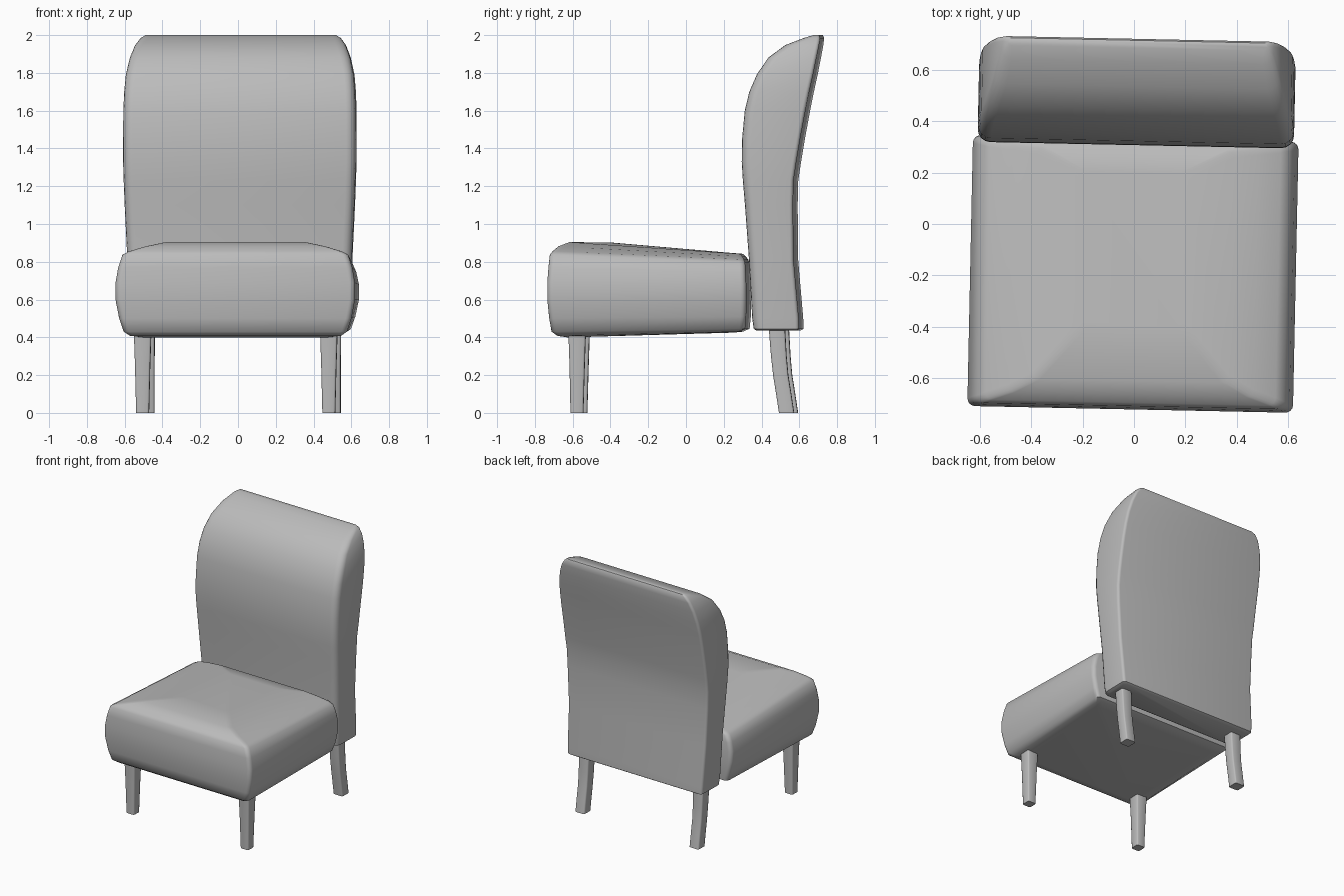
import bpy, bmesh, math
from mathutils import Matrix

fabric = bpy.data.materials.new("plain grey")
fabric.diffuse_color = (0.5, 0.5, 0.5, 1)
TURN = Matrix.Rotation(math.radians(-1.2), 4, 'Z')   # whole chair is turned slightly


def ring(cx, hw, yf, yb, zf, zb, rf, rb, seg=4):
    """Rounded rectangle; height runs from zf at the front to zb at the back."""
    pts = []
    corners = ((1, yb, -1, rb, 0), (-1, yb, -1, rb, 90), (-1, yf, 1, rf, 180), (1, yf, 1, rf, 270))
    for sx, y, sy, r, a0 in corners:
        for i in range(seg + 1):
            a = math.radians(a0 + 90 * i / seg)
            px = sx * (hw - r) + r * math.cos(a)
            py = y + sy * r + r * math.sin(a)
            t = (py - yf) / (yb - yf)
            pts.append((cx + px, py, zf + (zb - zf) * t))
    return pts


def loft(name, rings, angle=40):
    """Skin a stack of rings and cap both ends."""
    bm = bmesh.new()
    rows = [[bm.verts.new(p) for p in r] for r in rings]
    n = len(rows[0])
    for a, b in zip(rows, rows[1:]):
        for i in range(n):
            j = (i + 1) % n
            bm.faces.new((a[i], a[j], b[j], b[i]))
    bm.faces.new(rows[0][::-1])
    bm.faces.new(rows[-1])
    bmesh.ops.recalc_face_normals(bm, faces=bm.faces[:])
    bm.transform(TURN)
    me = bpy.data.meshes.new(name)
    bm.to_mesh(me)
    bm.free()
    me.materials.append(fabric)
    ob = bpy.data.objects.new(name, me)
    bpy.context.collection.objects.link(ob)
    bpy.ops.object.select_all(action='DESELECT')
    ob.select_set(True)
    bpy.context.view_layer.objects.active = ob
    bpy.ops.object.shade_smooth_by_angle(angle=math.radians(angle))
    return ob


# Seat cushion: half width, front y, back y, front z, back z
seat = [
    (0.50, -0.62, 0.24, 0.400, 0.425),
    (0.56, -0.67, 0.29, 0.408, 0.430),
    (0.592, -0.70, 0.325, 0.430, 0.445),
    (0.615, -0.712, 0.331, 0.500, 0.510),
    (0.634, -0.722, 0.333, 0.600, 0.600),
    (0.634, -0.722, 0.332, 0.690, 0.680),
    (0.620, -0.716, 0.329, 0.770, 0.745),
    (0.598, -0.709, 0.325, 0.838, 0.795),
    (0.565, -0.695, 0.318, 0.856, 0.812),
    (0.48, -0.665, 0.308, 0.882, 0.828),
    (0.38, -0.610, 0.295, 0.904, 0.842),
    (0.20, -0.400, 0.200, 0.902, 0.850),
]
loft("seat", [ring(0, *s, 0.03, 0.03) for s in seat], 50)

# Backrest: z, front y, back y, half width
back = [
    (0.435, 0.385, 0.595, 0.560),
    (0.445, 0.370, 0.610, 0.580),
    (0.50, 0.362, 0.609, 0.585),
    (0.81, 0.345, 0.582, 0.594),
    (1.10, 0.324, 0.579, 0.608),
    (1.23, 0.313, 0.582, 0.613),
    (1.33, 0.307, 0.597, 0.616),
    (1.45, 0.309, 0.617, 0.616),
    (1.60, 0.323, 0.645, 0.615),
    (1.70, 0.347, 0.665, 0.611),
    (1.79, 0.386, 0.685, 0.603),
    (1.88, 0.446, 0.703, 0.583),
    (1.947, 0.536, 0.716, 0.557),
    (1.984, 0.632, 0.721, 0.530),
    (2.00, 0.685, 0.715, 0.505),
]
loft("backrest", [ring(0, hw, yf, yb, z, z, min(0.05, (yb - yf) * 0.45), min(0.02, (yb - yf) * 0.45))
                  for z, yf, yb, hw in back], 50)

# Legs: z, centre y, half thickness
front_leg = [(0, -0.567, 0.034), (0.25, -0.566, 0.040), (0.46, -0.566, 0.047)]
back_leg = [(0, 0.543, 0.040), (0.10, 0.528, 0.040), (0.20, 0.512, 0.040),
            (0.30, 0.502, 0.041), (0.48, 0.490, 0.043)]
for side, sx in (("left", -1), ("right", 1)):
    for name, path in (("front_leg", front_leg), ("back_leg", back_leg)):
        loft(f"{name}_{side}", [ring(sx * 0.493, h, y - h, y + h, z, z, 0.01, 0.01, 2)
                                for z, y, h in path], 50)
